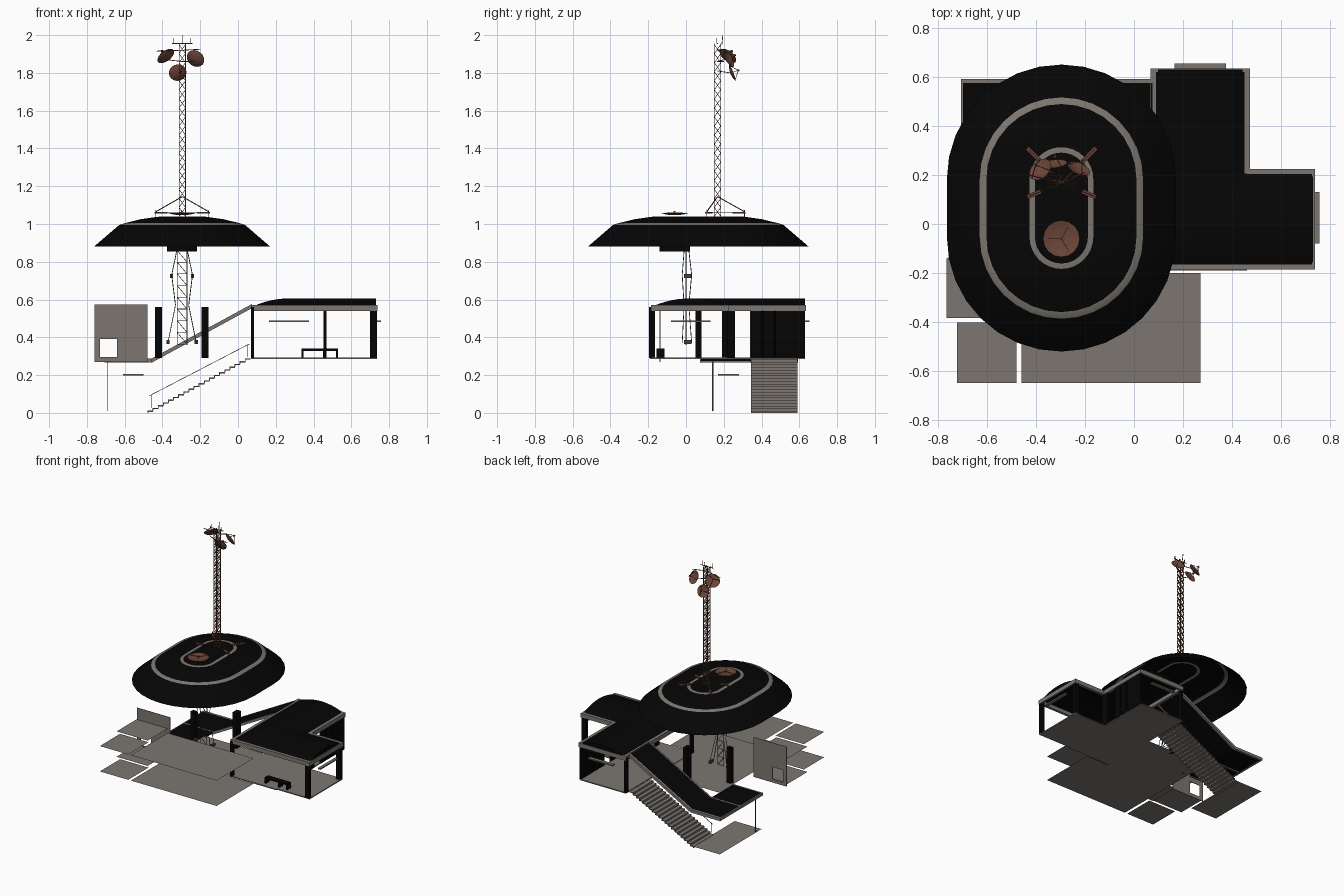
import bpy, bmesh, math
from mathutils import Vector, Matrix

if "Cube" in bpy.data.objects:
    bpy.data.objects.remove(bpy.data.objects["Cube"])

def mat(name, c):
    m = bpy.data.materials.new(name)
    m.diffuse_color = (*c, 1)
    m.use_nodes = True
    m.node_tree.nodes["Principled BSDF"].inputs["Base Color"].default_value = m.diffuse_color
    return m

BLACK = mat("black_panel", (0.0016, 0.0016, 0.0016))
GREY = mat("warm_concrete", (0.20, 0.18, 0.16))
RUST = mat("rust_brown", (0.15, 0.06, 0.04))
METAL = mat("dark_metal", (0.06, 0.055, 0.05))

def finish(name, bm, *mats, smooth=False):
    me = bpy.data.meshes.new(name)
    bm.to_mesh(me)
    bm.free()
    ob = bpy.data.objects.new(name, me)
    bpy.context.collection.objects.link(ob)
    for m in mats:
        me.materials.append(m)
    if smooth:
        bpy.context.view_layer.objects.active = ob
        ob.select_set(True)
        bpy.ops.object.shade_smooth_by_angle(angle=math.radians(25))
        ob.select_set(False)
    return ob

def add_box(bm, x0, x1, y0, y1, z0, z1):
    M = Matrix.Translation(((x0+x1)/2, (y0+y1)/2, (z0+z1)/2)) @ Matrix.Diagonal((x1-x0, y1-y0, z1-z0, 1))
    bmesh.ops.create_cube(bm, size=1, matrix=M)

def add_beam(bm, p, q, w, h=None):
    p, q = Vector(p), Vector(q)
    d = q - p
    M = Matrix.Translation((p+q)/2) @ d.to_track_quat('Z', 'Y').to_matrix().to_4x4() @ Matrix.Diagonal((w, h or w, d.length, 1))
    bmesh.ops.create_cube(bm, size=1, matrix=M)

def boxes(name, m, *bs):
    bm = bmesh.new()
    for b in bs:
        add_box(bm, *b)
    return finish(name, bm, m)

def beams(name, m, w, *segs):
    bm = bmesh.new()
    for p, q in segs:
        add_beam(bm, p, q, w)
    return finish(name, bm, m)

def plates(name, m, *rects):
    bm = bmesh.new()
    for x0, x1, y0, y1, z in rects:
        bm.faces.new([bm.verts.new(c) for c in ((x0, y0, z), (x1, y0, z), (x1, y1, z), (x0, y1, z))])
    return finish(name, bm, m)

# big stadium-shaped roof, open underneath, with two pale rings
CX, CY, STRAIGHT = -0.296, 0.065, 0.118
def stadium(r, z, n=16):
    return [(CX + r*math.cos(math.pi*i/n + h), CY + s*STRAIGHT + r*math.sin(math.pi*i/n + h), z)
            for s, h in ((1, 0), (-1, math.pi)) for i in range(n + 1)]

bm = bmesh.new()
prof = [(0.467, 0.88), (0.333, 0.995), (0.306, 1.004), (0.22, 1.025), (0.13, 1.038), (0.108, 1.04)]
loops = [[bm.verts.new(c) for c in stadium(r, z)] for r, z in prof]
for k in range(len(loops) - 1):
    a, b = loops[k], loops[k+1]
    for i in range(len(a)):
        j = (i + 1) % len(a)
        f = bm.faces.new((a[i], a[j], b[j], b[i]))
        f.material_index = 1 if k in (1, 4) else 0
bm.faces.new(loops[-1])
finish("main_roof", bm, BLACK, GREY, smooth=True)
boxes("ceiling_hub", BLACK, (-0.377, -0.217, -0.14, 0.02, 0.855, 0.885))

# lattice mast on the roof
MX, MY, H = -0.295, 0.167, 0.017
cs = [(MX-H, MY-H), (MX+H, MY-H), (MX+H, MY+H), (MX-H, MY+H)]
segs = [((*c, 1.03), (*c, 1.955)) for c in cs]
N = 19
for i in range(N):
    z0, z1 = 1.04 + 0.91*i/N, 1.04 + 0.91*(i+1)/N
    for k in range(4):
        a, b = cs[k], cs[(k+1) % 4]
        segs += [((*a, z0), (*b, z1)), ((*b, z0), (*a, z1))]
beams("lattice_mast", RUST, 0.003, *segs)

# mast feet, braces and outriggers
feet = [(-0.435, 0.11), (-0.155, 0.11), (-0.435, 0.31), (-0.155, 0.31)]
segs = []
for x, y in feet:
    segs += [((MX, MY, 1.06), (x, y, 1.06)), ((x, y, 1.025), (x, y, 1.075)),
             ((MX, MY, 1.145), (x, y, 1.065))]
beams("mast_outriggers", RUST, 0.004, *segs)
bm = bmesh.new()
for x, y in feet:
    add_beam(bm, (x, y, 1.06), (x*0.6+MX*0.4, y*0.6+MY*0.4, 1.06), 0.018, 0.008)
finish("outrigger_pads", bm, RUST)

# mast top arms and spikes
beams("mast_top_arms", RUST, 0.004,
      ((-0.35, 0.167, 1.955), (-0.24, 0.167, 1.955)),
      ((-0.295, 0.19, 1.95), (-0.295, 0.195, 2.0)),
      ((-0.43, 0.2, 1.915), (-0.295, 0.167, 1.92)),
      ((-0.20, 0.21, 1.925), (-0.295, 0.167, 1.92)),
      ((-0.38, 0.2, 1.87), (-0.295, 0.167, 1.86)),
      ((-0.23, 0.2, 1.86), (-0.295, 0.167, 1.86)),
      ((-0.31, 0.235, 1.80), (-0.295, 0.167, 1.81)),
      ((-0.34, 0.16, 1.955), (-0.34, 0.16, 1.985)),
      ((-0.25, 0.16, 1.955), (-0.25, 0.16, 1.985)))

# bowl dishes with feed horn on three struts
def dish(name, pos, normal, r, depth, feed):
    R = Matrix.Translation(pos) @ Vector(normal).to_track_quat('Z', 'Y').to_matrix().to_4x4()
    bm = bmesh.new()
    n, rings = 16, []
    for t in (0.2, 0.6, 1.0):
        rings.append([bm.verts.new((r*t*math.cos(math.tau*i/n), r*t*math.sin(math.tau*i/n), depth*t*t))
                      for i in range(n)])
    bm.faces.new(rings[0])
    for a, b in zip(rings, rings[1:]):
        for i in range(n):
            j = (i + 1) % n
            bm.faces.new((a[i], a[j], b[j], b[i]))
    for k in range(3):
        a = math.tau * k / 3
        add_beam(bm, (r*0.95*math.cos(a), r*0.95*math.sin(a), depth*0.9), (0, 0, feed), 0.0025)
    add_box(bm, -0.005, 0.005, -0.005, 0.005, feed-0.006, feed+0.006)
    bm.transform(R)
    finish(name, bm, RUST)

dish("dish_left", (-0.375, 0.215, 1.88), (-0.5, 0.5, 0.65), 0.052, 0.014, 0.05)
dish("dish_right", (-0.23, 0.215, 1.87), (0.35, 0.8, 0.45), 0.05, 0.014, 0.05)
dish("dish_low", (-0.318, 0.235, 1.797), (-0.1, 0.9, 0.35), 0.047, 0.012, 0.045)
dish("roof_dish", (CX, -0.06, 1.046), (0, 0, 1), 0.075, 0.012, 0.016)

# hanging lattice below the roof hub with flared guys
zs = [0.86 - 0.062*i for i in range(9)]
xl, xr = -0.322, -0.27
segs = [((x, 0, 0.86), (x, 0, 0.36)) for x in (xl, xr)]
for a, b in zip(zs, zs[1:]):
    segs += [((xl, 0, a), (xr, 0, b)), ((xl, 0, b), (xr, 0, b))]
for s in (-1, 1):
    for y in (-0.02, 0.03):
        pts = [(CX + s*d, y*k, z) for d, k, z in ((0.028, 0.5, 0.86), (0.055, 1, 0.73), (0.035, 0.5, 0.57), (0.075, 1, 0.37))]
        segs += list(zip(pts, pts[1:]))
beams("hanging_lattice", METAL, 0.003, *segs)
boxes("lattice_clamps", METAL, *[(CX+s*d-0.008, CX+s*d+0.008, -0.01, 0.03, z, z+0.02)
                                for s in (-1, 1) for d, z in ((0.055, 0.715), (0.075, 0.365))])

# thin deck sheets on two levels
sheets = []
for z in (0.29, 0.485):
    sheets += [(-0.458, 0.272, -0.648, -0.2, z), (-0.722, -0.48, -0.648, -0.402, z), (-0.765, -0.5, -0.383, -0.14, z)]
sheets += [(-0.458, 0.07, -0.2, 0.25, 0.29), (-0.70, -0.47, 0.08, 0.59, 0.01)]
plates("deck_sheets", GREY, *sheets)
boxes("wing_floor", GREY, (0.07, 0.46, -0.19, 0.63, 0.286, 0.294), (0.46, 0.735, -0.18, 0.22, 0.286, 0.294))

# standing wall panel with an opening
WY = -0.14
boxes("wall_panel", GREY, (-0.76, -0.73, WY, WY+0.004, 0.27, 0.575), (-0.64, -0.48, WY, WY+0.004, 0.27, 0.575),
      (-0.73, -0.64, WY, WY+0.004, 0.39, 0.575), (-0.73, -0.64, WY, WY+0.004, 0.27, 0.297))

# black posts
post = [(-0.44, -0.403, 0.05, 0.082), (-0.192, -0.155, 0.205, 0.26), (0.068, 0.085, -0.195, -0.165),
        (0.7, 0.735, -0.185, -0.165), (0.7, 0.735, 0.19, 0.22), (0.452, 0.468, 0.2, 0.26),
        (0.452, 0.466, 0.345, 0.40), (0.452, 0.466, 0.41, 0.465), (0.452, 0.466, 0.475, 0.63),
        (0.068, 0.085, 0.6, 0.63)]
boxes("support_posts", BLACK, *[(*p, 0.29, 0.56) for p in post])

# crossing vaulted roof of the T-shaped wing, hipped at its outer corner
X0, X1, X2, Y0, Y1, Y2 = 0.088, 0.452, 0.73, -0.168, 0.205, 0.63
XM, YM = (X0+X1)/2, (Y0+Y1)/2
def roof_z(x, y):
    A = max(0, 1 - ((x-XM)/(X1-XM))**2)
    B = max(0, 1 - ((y-YM)/(Y1-YM))**2)
    if x <= XM:
        h = min(A, B) if y <= YM else A
    else:
        h = B if y <= YM else max(A, B)
    return 0.568 + 0.038*h

def steps(a, b, c, n=12, m=4):
    return [a+(b-a)*i/n for i in range(n)] + [b+(c-b)*i/m for i in range(m+1)]

bm = bmesh.new()
xs, ys = steps(X0, X1, X2), steps(Y0, Y1, Y2)
grid = {(i, j): bm.verts.new((x, y, roof_z(x, y))) for i, x in enumerate(xs) for j, y in enumerate(ys)
        if i <= 12 or j <= 12}
for i in range(len(xs) - 1):
    for j in range(len(ys) - 1):
        if i < 12 or j < 12:
            bm.faces.new([grid[k] for k in ((i, j), (i+1, j), (i+1, j+1), (i, j+1))])
rim = [e for e in bm.edges if e.is_boundary]
for v in [g for g in bmesh.ops.extrude_edge_only(bm, edges=rim)["geom"] if isinstance(g, bmesh.types.BMVert)]:
    v.co.z = 0.558
bmesh.ops.recalc_face_normals(bm, faces=bm.faces)
finish("wing_roof", bm, BLACK, smooth=True)

Z = (0.54, 0.572)
boxes("roof_edge_trim", GREY, (0.068, 0.09, -0.185, 0.633, *Z), (0.45, 0.472, 0.205, 0.633, *Z),
      (0.068, 0.472, 0.62, 0.634, *Z), (0.46, 0.738, 0.203, 0.225, *Z),
      (0.725, 0.738, -0.185, 0.225, *Z), (0.068, 0.738, -0.186, -0.166, *Z))
boxes("window_ledges", GREY, (0.165, 0.375, 0.63, 0.655, 0.48, 0.49), (0.735, 0.757, -0.08, 0.13, 0.48, 0.49),
      (-0.61, -0.50, 0.17, 0.28, 0.198, 0.206))

# bench on the wing floor
boxes("bench", BLACK, (0.335, 0.53, -0.155, -0.115, 0.328, 0.34),
      *[(x, x+0.012, -0.155, -0.115, 0.294, 0.33) for x in (0.335, 0.45, 0.518)])

# folded stair of treads and risers
STEPS = 20
bm = bmesh.new()
for i in range(STEPS):
    t = i / (STEPS - 1)
    x, z = -0.465 + 0.515*t, 0.012 + 0.276*t
    add_box(bm, x-0.014, x+0.016, 0.345, 0.59, z-0.006, z)
    add_box(bm, x-0.014, x-0.009, 0.345, 0.59, max(0.0, z-0.0145), z-0.006)
finish("stair_flight", bm, GREY)
beams("stair_handrail", METAL, 0.003, ((-0.47, 0.35, 0.09), (0.06, 0.35, 0.365)),
      *[((x, 0.35, 0.02+(x+0.47)*0.53), (x, 0.35, 0.09+(x+0.47)*0.52)) for x in (-0.46, 0.05)])

# sloping stair canopy with pale edges, flat landing canopy and its post
def canopy(name, m, y0, y1, w, dz):
    bm = bmesh.new()
    pts = [(-0.70, 0.287+dz), (-0.455, 0.287+dz), (0.075, 0.575+dz)]
    rows = [[bm.verts.new((x, y, z+h)) for y, h in ((y0, 0), (y1, 0), (y1, -w), (y0, -w))] for x, z in pts]
    for a, b in zip(rows, rows[1:]):
        for i in range(4):
            j = (i + 1) % 4
            bm.faces.new((a[i], a[j], b[j], b[i]))
    bm.faces.new(rows[0])
    bm.faces.new(rows[-1])
    bmesh.ops.recalc_face_normals(bm, faces=bm.faces)
    finish(name, bm, m)
canopy("stair_canopy", BLACK, 0.345, 0.575, 0.012, 0)
canopy("canopy_edge_back", GREY, 0.574, 0.592, 0.022, 0.002)
canopy("canopy_edge_front", GREY, 0.338, 0.35, 0.022, 0.002)
boxes("landing_canopy", BLACK, (-0.70, -0.455, 0.08, 0.35, 0.275, 0.287))
boxes("landing_canopy_edge", GREY, (-0.703, -0.455, 0.075, 0.085, 0.268, 0.289), (-0.706, -0.698, 0.075, 0.592, 0.268, 0.289))
boxes("landing_post", METAL, (-0.693, -0.691, 0.138, 0.146, 0.01, 0.275))
